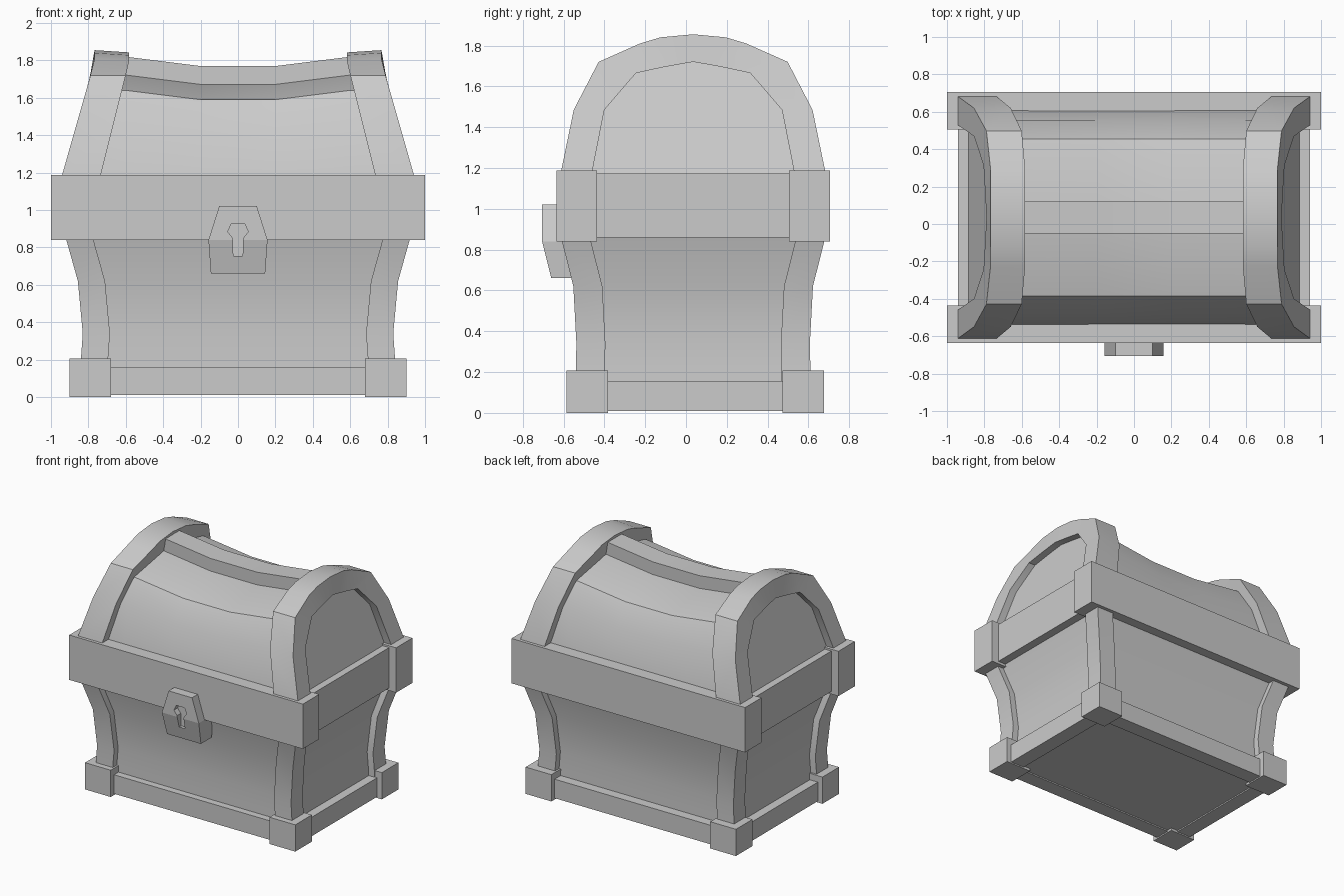
import bpy, bmesh

if "Cube" in bpy.data.objects:
    bpy.data.objects.remove(bpy.data.objects["Cube"])

CY = 0.035  # chest centre in y (the lock sticks out in front)


def loft(name, rings, smooth=False):
    """Skin equal-length rings of points and cap both ends."""
    bm = bmesh.new()
    vs = [[bm.verts.new(p) for p in r] for r in rings]
    n = len(vs[0])
    for a, b in zip(vs, vs[1:]):
        for i in range(n):
            j = (i + 1) % n
            bm.faces.new((a[i], a[j], b[j], b[i]))
    bm.faces.new(vs[0])
    bm.faces.new(vs[-1])
    bmesh.ops.recalc_face_normals(bm, faces=bm.faces)
    me = bpy.data.meshes.new(name)
    bm.to_mesh(me)
    bm.free()
    ob = bpy.data.objects.new(name, me)
    bpy.context.collection.objects.link(ob)
    if smooth:
        bpy.ops.object.select_all(action='DESELECT')
        ob.select_set(True)
        bpy.context.view_layer.objects.active = ob
        bpy.ops.object.shade_smooth_by_angle(angle=0.6)
    return ob


def rect(x0, x1, y0, y1, z):
    return [(x0, y0, z), (x1, y0, z), (x1, y1, z), (x0, y1, z)]


def box(name, x0, x1, y0, y1, z0, z1):
    return loft(name, [rect(x0, x1, y0, y1, z0), rect(x0, x1, y0, y1, z1)])


def arch(half):
    """Mirror a half profile (base to crest) across y = 0."""
    return half + [(-y, z) for y, z in reversed(half) if y]


# Lower body: waisted profile as (z, half x, half y) of the corner posts
waist = [(0.02, .845, .578), (.2, .84, .575), (.34, .83, .572), (.62, .856, .587), (.87, .926, .65)]
body = [rect(-x + .05, x - .05, CY - y + .05, CY + y - .05, z) for z, x, y in waist]
loft("body", body, smooth=True)

# Corner posts and feet
for sx in (-1, 1):
    for sy in (-1, 1):
        rings = [rect(sx * x, sx * (x - .145), CY + sy * y, CY + sy * (y - .142), z)
                 for z, x, y in waist]
        loft("corner_post", rings, smooth=True)
        box("corner_foot", sx * .9, sx * .68, .045 + sy * .63, .045 + sy * .428, 0, .207)

# Base rails and the heavy band around the rim
for s in (-1, 1):
    box("base_rail_long", -.86, .86, .045 + s * .59, .045 + s * .47, .01, .157)
    box("base_rail_side", s * .86, s * .74, -.43, .52, .01, .157)
    box("rim_beam_long", -1, 1, CY + s * .67, CY + s * .47, .84, 1.187)
    box("rim_beam_side", s * .94, s * .72, CY - .48, CY + .48, .86, 1.173)

# Lid shell, sagging in the middle, with leaning recessed ends
shell = arch([(.578, 1.15), (.52, 1.46), (.42, 1.64), (.085, 1.722)])


def sagged(profile, x):
    sag = .05 if abs(x) < .5 else 0
    return [(x, CY + y, z - sag * min(1, max(0, z - 1.18) / .4)) for y, z in profile]


ends = [[(s * (.88 - .28 * (z - 1.19)), CY + y, z) for y, z in shell] for s in (-1, 1)]
middle = [sagged(shell, x) for x in (-.6, -.2, .2, .6)]
loft("lid_shell", [ends[0]] + middle + [ends[1]], smooth=True)

# Narrow raised ridge along the crest of the lid
ridge = [(-.085, 1.67), (-.085, 1.82), (.085, 1.82), (.085, 1.67)]
loft("lid_ridge", [sagged(ridge, x) for x in (-.68, -.6, -.2, .2, .6, .68)], smooth=True)

# Leaning arched ribs at both ends of the lid
outer = arch([(.65, 1.17), (.585, 1.485), (.463, 1.72), (.26, 1.81), (.16, 1.84), (0, 1.855)])
inner = arch([(.497, 1.17), (.435, 1.485), (.28, 1.665), (.15, 1.693), (.08, 1.706), (0, 1.72)])


def lean_out(z):
    return max(.767, .94 - .285 * (z - 1.19))


def lean_in(z):
    return max(.582, .733 - .25 * (z - 1.19))


for s in (-1, 1):
    rings = []
    for (yo, zo), (yi, zi) in zip(outer, inner):
        drop = .012 if zo > 1.75 else 0
        rings.append([(s * lean_out(zo), CY + yo, zo), (s * lean_out(zi), CY + yi, zi),
                      (s * lean_in(zi), CY + yi, zi), (s * lean_in(zo), CY + yo, zo - drop)])
    loft("lid_rib", rings, smooth=True)

# Lock plate with a sunken keyhole
lock = loft("lock_plate", [rect(-w, w, yf, -.53, z) for z, w, yf in
                           ((.66, .145, -.66), (.84, .158, -.705), (1.022, .1, -.705))])
key = [(-.025, .755), (.025, .755), (.028, .85), (.055, .885), (.035, .927),
       (-.035, .927), (-.055, .885), (-.028, .85)]
cutter = loft("keyhole_cutter", [[(x, y, z) for x, z in key] for y in (-.76, -.66)])
cutter.hide_render = True
cutter.hide_set(True)
cut = lock.modifiers.new("keyhole", 'BOOLEAN')
cut.operation = 'DIFFERENCE'
cut.object = cutter
